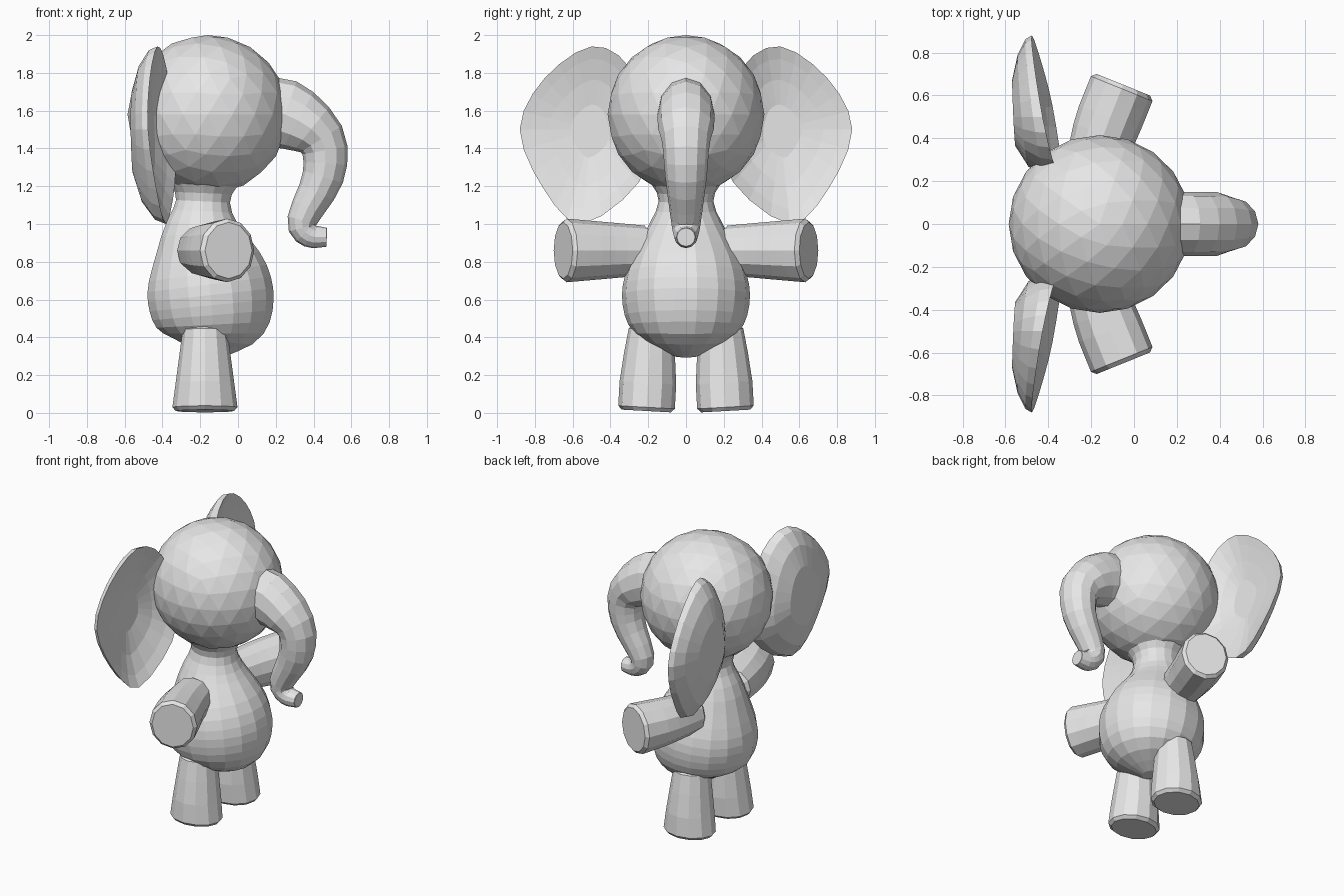
import bpy
import bmesh
from math import cos, sin, pi
from mathutils import Vector

cube = bpy.data.objects.get("Cube")
if cube:
    bpy.data.objects.remove(cube, do_unlink=True)

shade = (0.8, 0.8, 0.8, 1)
grey = bpy.data.materials.new("plain_grey")
grey.use_nodes = True
grey.diffuse_color = shade
grey.node_tree.nodes["Principled BSDF"].inputs["Base Color"].default_value = shade

X_AXIS = Vector((1, 0, 0))
Y_AXIS = Vector((0, 1, 0))


def finish(name, bm):
    """Turn a bmesh into a grey object in the scene."""
    bmesh.ops.recalc_face_normals(bm, faces=bm.faces)
    mesh = bpy.data.meshes.new(name)
    bm.to_mesh(mesh)
    bm.free()
    mesh.materials.append(grey)
    obj = bpy.data.objects.new(name, mesh)
    bpy.context.collection.objects.link(obj)
    return obj


def ball(name, centre, radii):
    """Faceted ellipsoid."""
    bm = bmesh.new()
    bmesh.ops.create_icosphere(bm, subdivisions=3, radius=1)
    bmesh.ops.scale(bm, vec=Vector(radii), verts=bm.verts)
    bmesh.ops.translate(bm, vec=Vector(centre), verts=bm.verts)
    return finish(name, bm)


def spline(keys, steps, closed=False):
    """Smooth curve through key vectors of any dimension."""
    keys = [Vector(key) for key in keys]
    if closed:
        padded = [keys[-1]] + keys + keys[:2]
    else:
        padded = [keys[0] * 2 - keys[1]] + keys + [keys[-1] * 2 - keys[-2]]
    points = []
    for a, b, c, d in zip(padded, padded[1:], padded[2:], padded[3:]):
        for step in range(steps):
            t = step / steps
            bend = (a * 2 - b * 5 + c * 4 - d) * t * t
            twist = (b * 3 - a - c * 3 + d) * t * t * t
            points.append((b * 2 + (c - a) * t + bend + twist) / 2)
    if not closed:
        points.append(keys[-1])
    return points


def skin(name, rings):
    """Bridge rings of equal length and cap both ends."""
    bm = bmesh.new()
    loops = [[bm.verts.new(point) for point in ring] for ring in rings]
    count = len(loops[0])
    for lower, upper in zip(loops, loops[1:]):
        for i in range(count):
            j = (i + 1) % count
            bm.faces.new((lower[i], lower[j], upper[j], upper[i]))
    bm.faces.new(loops[0])
    bm.faces.new(loops[-1])
    return finish(name, bm)


def limb(name, keys, across, widest=1.0, sides=12):
    """Tube through (x, y, z, radius) keys, its width across limited."""
    path = spline(keys, steps=3)
    rings = []
    for i, point in enumerate(path):
        before, after = path[max(i - 1, 0)], path[min(i + 1, len(path) - 1)]
        along = (after - before).to_3d().normalized()
        deep = along.cross(across).normalized()
        wide = deep.cross(along)
        radius = point.w
        angles = [2 * pi * k / sides for k in range(sides)]
        rings.append([point.to_3d() + wide * cos(a) * min(radius, widest)
                      + deep * sin(a) * radius for a in angles])
    obj = skin(name, rings)
    # Soften only the rim of the end caps
    bevel = obj.modifiers.new("soft_rim", "BEVEL")
    bevel.width = 0.02
    bevel.angle_limit = 1
    return obj


def ear(name, side):
    """Cupped front and domed back grown from one outline."""
    outline = spline([(0.3, 1.83), (0.5, 1.94), (0.75, 1.77), (0.88, 1.5),
                      (0.75, 1.18), (0.55, 1), (0.25, 1.22), (0.2, 1.5)],
                     steps=3, closed=True)
    middle = Vector((0.5, 1.5))

    def ring(scale, depth, blend):
        points = []
        for rim in outline:
            y, z = middle.lerp(rim, scale)
            lean = -0.3 - 0.2 * rim.x - 0.06 * (rim.y - middle.y)
            points.append(Vector((lean + (depth - lean) * blend, side * y, z)))
        return points

    front = [ring(scale, -0.5, 1 - scale ** 2) for scale in (0.3, 0.6, 0.85, 1)]
    back = [ring(cos(t), -0.58, sin(t)) for t in (0.3, 0.7, 1.1)]
    return skin(name, front + back)


# Head
ball("head", (-0.16, 0, 1.58), (0.425, 0.415, 0.42))

# Pear-shaped body with a narrow neck flaring into the chin
body_keys = [(-0.18, 1.24, 0.2), (-0.185, 1.12, 0.145), (-0.19, 0.95, 0.22),
             (-0.16, 0.74, 0.32), (-0.14, 0.57, 0.335), (-0.13, 0.42, 0.27),
             (-0.14, 0.3, 0.06)]
limb("body", [(x, 0, z, r) for x, z, r in body_keys], Y_AXIS, sides=18)

# Trunk hanging down and curling forward at the tip
trunk_keys = [(0.1, 1.58, 0.17), (0.25, 1.58, 0.185), (0.44, 1.45, 0.13),
              (0.45, 1.25, 0.11), (0.34, 1.02, 0.08), (0.38, 0.94, 0.065),
              (0.47, 0.93, 0.05)]
limb("trunk", [(x, 0, z, r) for x, z, r in trunk_keys], Y_AXIS, widest=0.15)

# Paired parts; the animal looks along +x
for side, word in ((1, "left"), (-1, "right")):
    ear(word + "_ear", side)
    arm_keys = [(-0.2, 0.2, 0.13), (-0.14, 0.42, 0.15), (-0.05, 0.65, 0.17)]
    limb(word + "_arm", [(x, side * y, 0.86, r) for x, y, r in arm_keys],
         X_AXIS, widest=0.155)
    limb(word + "_leg", [(-0.175, side * 0.185, 0.46, 0.115),
                         (-0.175, side * 0.21, 0.01, 0.175)],
         Y_AXIS, widest=0.15)
